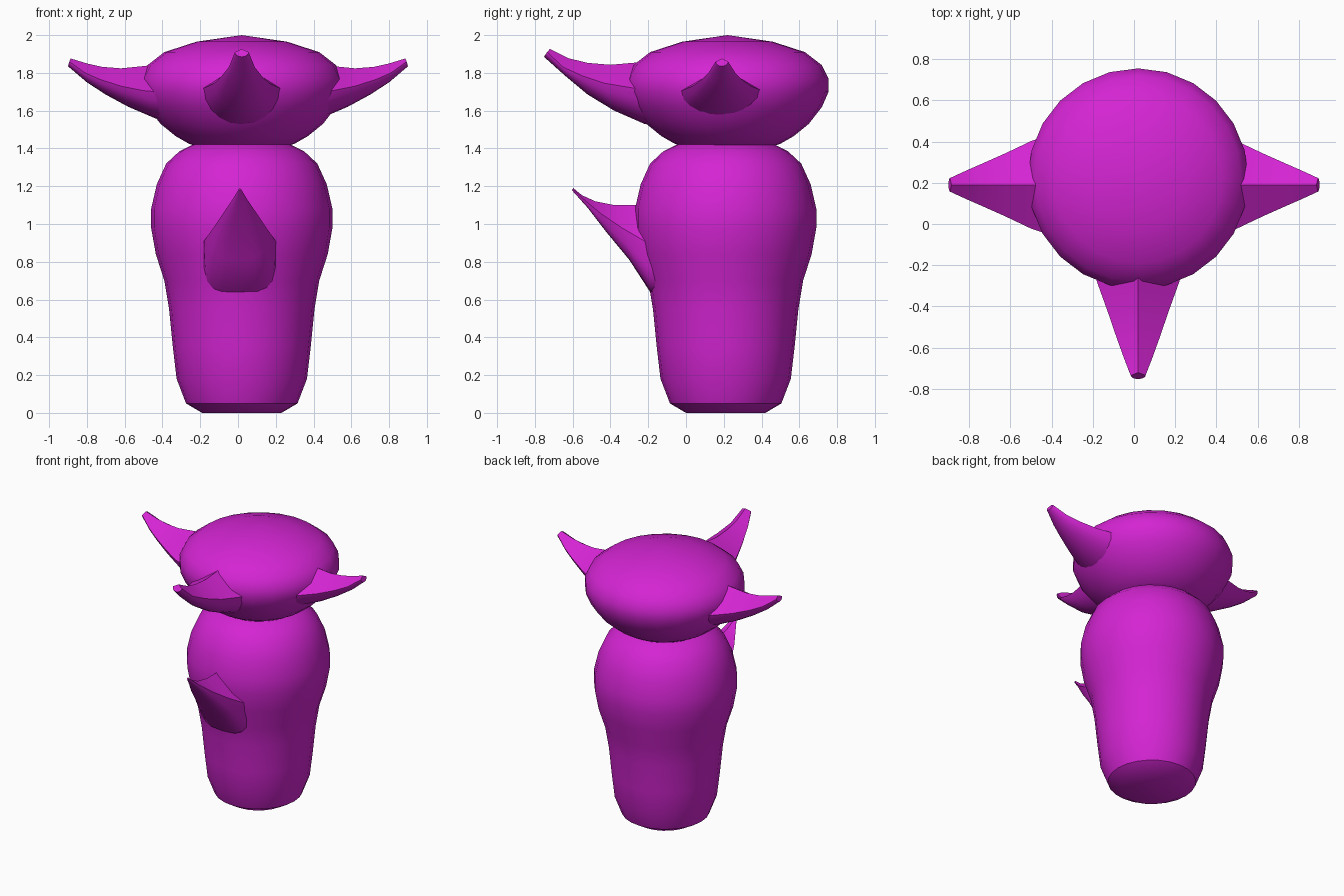
import bpy, bmesh, math
from mathutils import Vector

cube = bpy.data.objects.get("Cube")
if cube:
    bpy.data.objects.remove(cube, do_unlink=True)

# Single flat colour
magenta = bpy.data.materials.new("magenta")
magenta.use_nodes = True
colour = (0.66, 0.018, 0.65, 1)
magenta.diffuse_color = colour
magenta.node_tree.nodes["Principled BSDF"].inputs["Base Color"].default_value = colour

CX, CY = 0.02, 0.21
SEGMENTS = 24


def finish(name, bm, angle=35):
    """Turn a bmesh into a smooth-shaded object with sharp creases."""
    bmesh.ops.remove_doubles(bm, verts=bm.verts, dist=0.0005)
    bmesh.ops.recalc_face_normals(bm, faces=bm.faces)
    mesh = bpy.data.meshes.new(name)
    bm.to_mesh(mesh)
    bm.free()
    mesh.materials.append(magenta)
    obj = bpy.data.objects.new(name, mesh)
    bpy.context.collection.objects.link(obj)
    bpy.ops.object.select_all(action='DESELECT')
    obj.select_set(True)
    bpy.context.view_layer.objects.active = obj
    bpy.ops.object.shade_smooth_by_angle(angle=math.radians(angle))
    return obj


def loft(name, rings):
    """Skin closed rings of equal length and cap both ends."""
    bm = bmesh.new()
    rows = [[bm.verts.new(p) for p in ring] for ring in rings]
    n = len(rows[0])
    for a, b in zip(rows, rows[1:]):
        for i in range(n):
            j = (i + 1) % n
            bm.faces.new((a[i], a[j], b[j], b[i]))
    bm.faces.new(rows[0])
    bm.faces.new(rows[-1])
    return finish(name, bm)


def lathe(name, centre, profile):
    """Revolve (radius, height) pairs about a vertical axis."""
    rings = []
    for r, z in profile:
        rings.append([(centre[0] + r * math.cos(t), centre[1] + r * math.sin(t), z)
                      for t in (math.tau * i / SEGMENTS for i in range(SEGMENTS))])
    return loft(name, rings)


def horn(name, origin, direction, stations, power=1.0):
    """Horn with a ridged roof over a rounded belly.
    Each station: ridge (d, z), corner (d, z), belly (d, z), half width."""
    out = Vector(direction)
    side = out.cross(Vector((0, 0, 1)))
    steps = 10
    rings = []
    for ridge, corner, belly, width in stations:
        ring = [(ridge[0], 0, ridge[1])]
        for i in range(steps + 1):
            t = math.pi * i / steps
            c, s = math.cos(t), math.sin(t)
            w = width * math.copysign(abs(c) ** power, c)
            s = max(s, 0) ** power
            ring.append((corner[0] + (belly[0] - corner[0]) * s, w,
                         corner[1] + (belly[1] - corner[1]) * s))
        rings.append([Vector(origin) + out * d + side * w + Vector((0, 0, z))
                      for d, w, z in ring])
    return loft(name, rings)


# Body: tapered lower trunk swelling into a rounded upper half
lathe("body", (CX, CY), [
    (0.21, 0), (0.295, 0.05), (0.345, 0.18), (0.365, 0.35), (0.385, 0.55),
    (0.41, 0.70), (0.455, 0.84), (0.48, 0.98), (0.48, 1.08), (0.45, 1.21),
    (0.40, 1.32), (0.33, 1.385), (0.26, 1.42), (0.14, 1.45)])

# Head: wide flattened dome resting on the body
lathe("head", (CX, CY + 0.01), [
    (0.24, 1.412), (0.28, 1.425), (0.35, 1.465), (0.43, 1.53), (0.50, 1.62),
    (0.535, 1.70), (0.535, 1.77), (0.50, 1.84), (0.41, 1.91), (0.24, 1.965),
    (0, 2.0)])

# Horn on the front of the head
horn("front_head_horn", (CX, 0, 0), (0, -1, 0), [
    ((0.10, 1.87), (0.10, 1.71), (0.10, 1.51), 0.25),
    ((0.26, 1.855), (0.28, 1.72), (0.22, 1.53), 0.20),
    ((0.40, 1.843), (0.43, 1.745), (0.38, 1.60), 0.146),
    ((0.52, 1.853), (0.55, 1.785), (0.52, 1.685), 0.105),
    ((0.62, 1.877), (0.65, 1.83), (0.64, 1.785), 0.069),
    ((0.72, 1.927), (0.735, 1.91), (0.752, 1.885), 0.036)])

# Matching horns on both sides of the head
side_stations = [
    ((0.30, 1.86), (0.30, 1.69), (0.30, 1.52), 0.28),
    ((0.50, 1.836), (0.50, 1.706), (0.44, 1.56), 0.212),
    ((0.62, 1.824), (0.62, 1.73), (0.58, 1.62), 0.155),
    ((0.72, 1.832), (0.73, 1.765), (0.70, 1.685), 0.106),
    ((0.80, 1.85), (0.81, 1.80), (0.80, 1.75), 0.071),
    ((0.885, 1.876), (0.893, 1.86), (0.90, 1.835), 0.033)]
for label, sign in (("left", 1), ("right", -1)):
    horn(label + "_head_horn", (0, 0.19, 0), (sign, 0, 0), side_stations)

# Beak-like horn on the front of the body, ending in a point
horn("body_horn", (0.01, 0, 0), (0, -1, 0), [
    ((0.05, 1.12), (0.05, 0.86), (0.05, 0.58), 0.21),
    ((0.27, 1.10), (0.22, 0.91), (0.19, 0.64), 0.19),
    ((0.38, 1.10), (0.34, 0.98), (0.30, 0.81), 0.14),
    ((0.48, 1.12), (0.45, 1.055), (0.42, 0.955), 0.09),
    ((0.55, 1.152), (0.535, 1.125), (0.52, 1.085), 0.042),
    ((0.597, 1.19), (0.60, 1.186), (0.605, 1.18), 0.005)], power=0.6)
